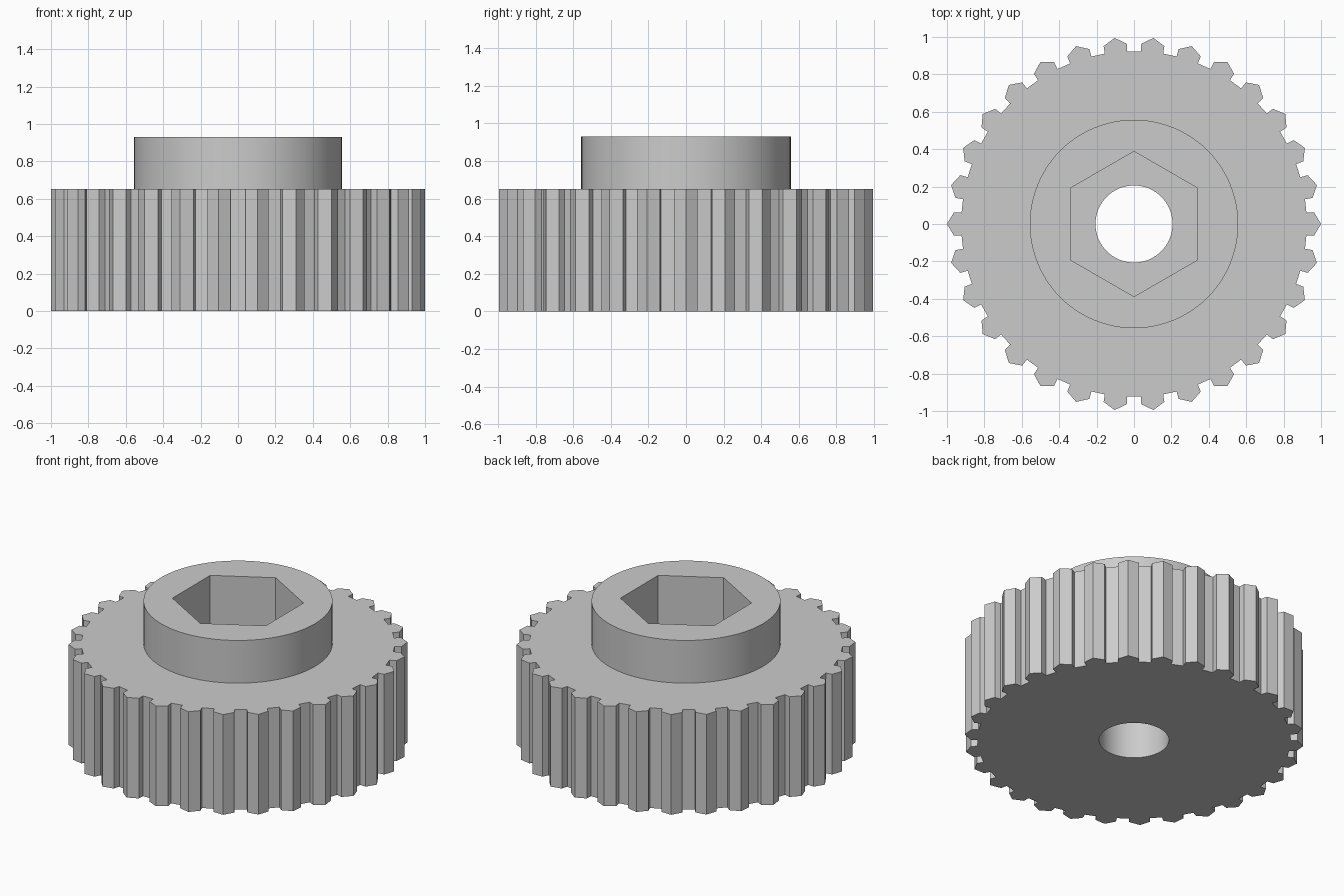
import bpy
import bmesh
from math import cos, sin, tau

default = bpy.data.objects.get("Cube")
if default:
    bpy.data.objects.remove(default, do_unlink=True)

TEETH = 30
GEAR_TOP, HUB_TOP, SOCKET_FLOOR = 0.652, 0.93, 0.42


def ring(radius, sides, start=0.0):
    return [(radius * cos(start + tau * i / sides), radius * sin(start + tau * i / sides))
            for i in range(sides)]


def toothed_outline():
    # one tooth: radial and sideways distance from its centre line
    tooth = [(0.922, -0.06), (0.963, -0.062), (1.0, 0.0), (0.963, 0.062), (0.922, 0.06)]
    points = []
    for i in range(TEETH):
        c, s = cos(tau * i / TEETH), sin(tau * i / TEETH)
        points += [(r * c - t * s, r * s + t * c) for r, t in tooth]
    return points


bm = bmesh.new()


def loop(points, z):
    verts = [bm.verts.new((x, y, z)) for x, y in points]
    return verts, [bm.edges.new((verts[i - 1], verts[i])) for i in range(len(verts))]


def wall(lower, upper):
    a, b = lower[0], upper[0]
    for i in range(len(a)):
        bm.faces.new((a[i - 1], a[i], b[i], b[i - 1]))


def cap(outer, inner):
    bmesh.ops.triangle_fill(bm, edges=outer[1] + inner[1], use_beauty=True)


teeth = toothed_outline()
hub = ring(0.557, 96)
bore = ring(0.206, 64)
hexagon = ring(0.388, 6, tau / 4)

# Toothed rim
rim_low, rim_high = loop(teeth, 0), loop(teeth, GEAR_TOP)
wall(rim_low, rim_high)

# Raised hub
hub_low, hub_high = loop(hub, GEAR_TOP), loop(hub, HUB_TOP)
wall(hub_low, hub_high)
cap(rim_high, hub_low)

# Hexagonal socket
hex_low, hex_high = loop(hexagon, SOCKET_FLOOR), loop(hexagon, HUB_TOP)
wall(hex_low, hex_high)
cap(hub_high, hex_high)

# Round shaft bore
bore_low, bore_high = loop(bore, 0), loop(bore, SOCKET_FLOOR)
wall(bore_low, bore_high)
cap(hex_low, bore_high)
cap(rim_low, bore_low)

bmesh.ops.recalc_face_normals(bm, faces=bm.faces[:])
bmesh.ops.dissolve_limit(bm, angle_limit=0.001, verts=[], edges=bm.edges[:])
mesh = bpy.data.meshes.new("toothed_pulley")
bm.to_mesh(mesh)
bm.free()

# Plain grey material
grey = bpy.data.materials.new("plain_grey")
grey.use_nodes = True
colour = (0.6, 0.6, 0.6, 1.0)
grey.diffuse_color = colour
grey.node_tree.nodes["Principled BSDF"].inputs["Base Color"].default_value = colour
mesh.materials.append(grey)

pulley = bpy.data.objects.new("toothed_pulley", mesh)
bpy.context.collection.objects.link(pulley)
bpy.ops.object.select_all(action='DESELECT')
pulley.select_set(True)
bpy.context.view_layer.objects.active = pulley
bpy.ops.object.shade_smooth_by_angle(angle=0.4)
